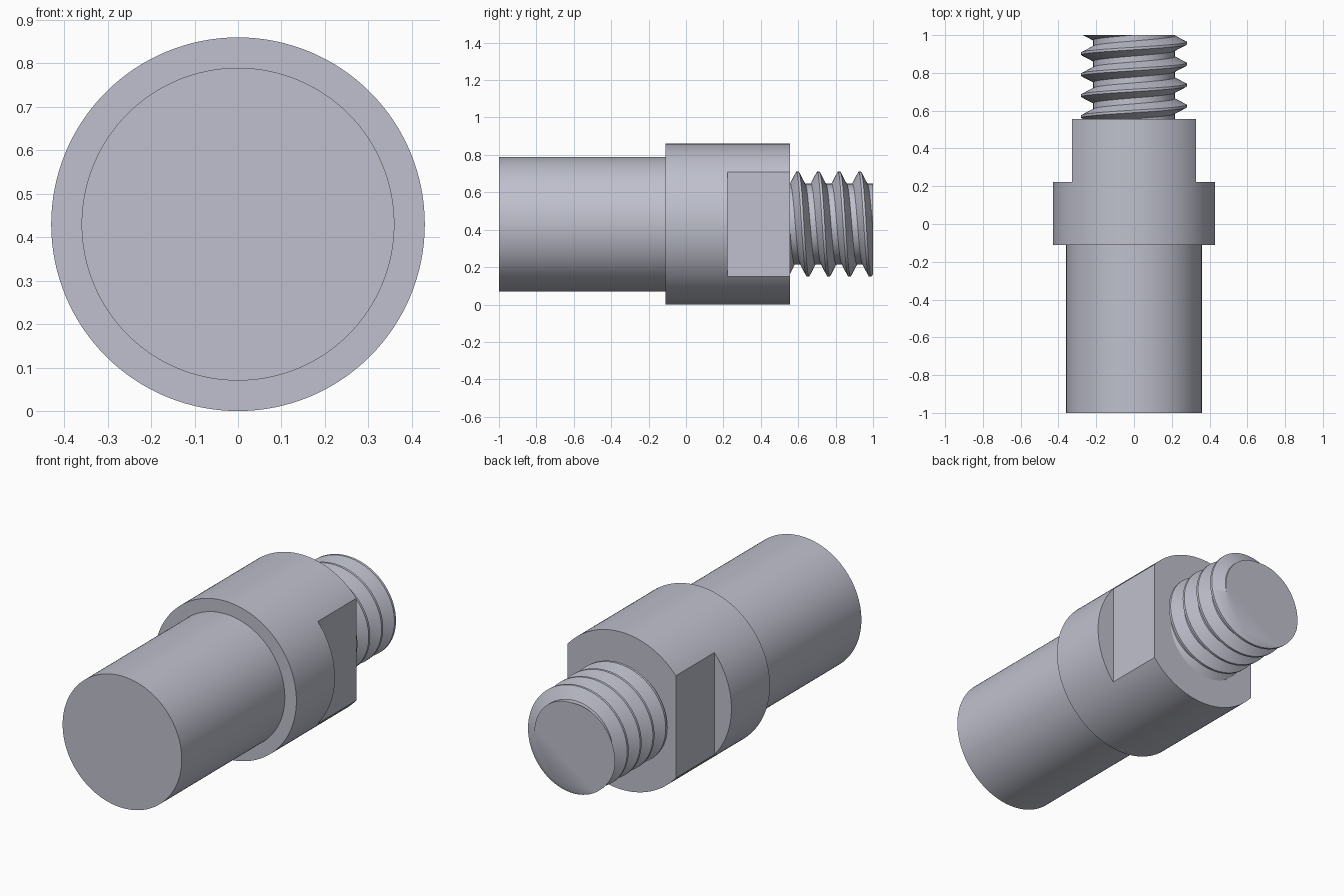
import bpy, bmesh, math
from mathutils import Vector

old = bpy.data.objects.get("Cube")
if old:
    bpy.data.objects.remove(old, do_unlink=True)

AXIS_Z = 0.43
COLLAR_END = 0.555

steel = bpy.data.materials.new("pale steel")
steel.use_nodes = True
colour = (0.52, 0.53, 0.61, 1)
steel.diffuse_color = colour
steel.node_tree.nodes["Principled BSDF"].inputs["Base Color"].default_value = colour


def ring_point(radius, y, angle):
    return (radius * math.cos(angle), y, AXIS_Z + radius * math.sin(angle))


def make_object(name, bm):
    bmesh.ops.recalc_face_normals(bm, faces=bm.faces)
    mesh = bpy.data.meshes.new(name)
    bm.to_mesh(mesh)
    bm.free()
    obj = bpy.data.objects.new(name, mesh)
    obj.data.materials.append(steel)
    bpy.context.collection.objects.link(obj)
    return obj


def activate(obj):
    bpy.ops.object.select_all(action="DESELECT")
    obj.select_set(True)
    bpy.context.view_layer.objects.active = obj


def smooth(obj):
    activate(obj)
    bpy.ops.object.shade_smooth_by_angle(angle=math.radians(30))


def lathe(name, profile, sides=128):
    bm = bmesh.new()
    rings = [[bm.verts.new(ring_point(r, y, math.tau * i / sides)) for i in range(sides)]
             for r, y in profile]
    for a, b in zip(rings, rings[1:]):
        for i in range(sides):
            j = (i + 1) % sides
            bm.faces.new((a[i], a[j], b[j], b[i]))
    bm.faces.new(rings[0])
    bm.faces.new(rings[-1])
    return make_object(name, bm)


# Round shank stepping up to the collar
body = lathe("shank_and_collar", [(0.36, -1), (0.36, -0.11), (0.43, -0.11), (0.43, COLLAR_END)])

# Wrench flats on both sides of the collar
for side in (-1, 1):
    bm = bmesh.new()
    bmesh.ops.create_cube(bm, size=1)
    bmesh.ops.scale(bm, verts=bm.verts, vec=(0.3, 0.6, 1.2))
    bmesh.ops.translate(bm, verts=bm.verts, vec=(side * (0.327 + 0.15), 0.222 + 0.3, AXIS_Z))
    cutter = make_object("flat_cutter", bm)
    cutter.hide_render = True
    activate(body)
    cut = body.modifiers.new("flat", "BOOLEAN")
    cut.operation = "DIFFERENCE"
    cut.solver = "EXACT"
    cut.object = cutter
    bpy.ops.object.modifier_apply(modifier=cut.name)
    bpy.data.objects.remove(cutter, do_unlink=True)
smooth(body)

# Helical thread: a repeating tooth profile that drops one pitch per turn
PITCH, CREST, ROOT, STEPS, TURNS = 0.111, 0.28, 0.216, 96, 9
tooth = [(-0.36, ROOT), (-0.06, CREST), (0.06, CREST), (0.36, ROOT)]
first_crest = 0.957 - 5 * PITCH
bm = bmesh.new()
columns = []
for i in range(STEPS + 1):
    turn = i / STEPS
    columns.append([bm.verts.new(ring_point(r, first_crest + (n + off - turn) * PITCH, math.tau * turn))
                    for n in range(TURNS) for off, r in tooth])
for a, b in zip(columns, columns[1:]):
    for j in range(len(a) - 1):
        bm.faces.new((a[j], a[j + 1], b[j + 1], b[j]))
bmesh.ops.remove_doubles(bm, verts=bm.verts, dist=0.0001)

# Trim the thread square at the tip and just inside the collar, then cap it
for y, direction in ((1.0, 1), (COLLAR_END - 0.01, -1)):
    result = bmesh.ops.bisect_plane(bm, geom=bm.verts[:] + bm.edges[:] + bm.faces[:], dist=0.00001,
                                    plane_co=Vector((0, y, 0)), plane_no=Vector((0, direction, 0)),
                                    clear_outer=True)
    rim = [e for e in result["geom_cut"] if isinstance(e, bmesh.types.BMEdge)]
    bmesh.ops.edgeloop_fill(bm, edges=rim)
smooth(make_object("threaded_stud", bm))
